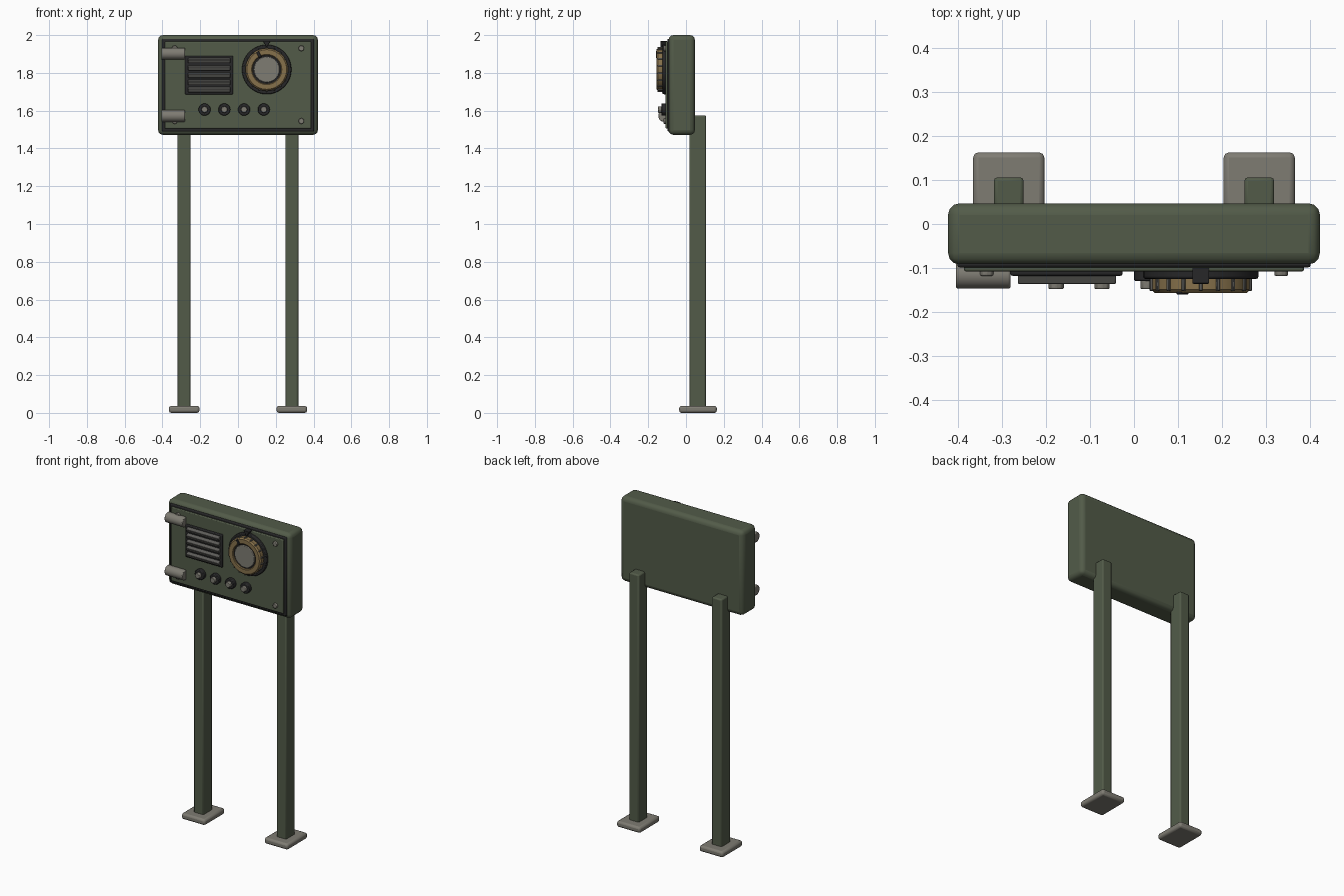
import bpy, bmesh, math
from mathutils import Matrix, Vector

if "Cube" in bpy.data.objects:
    bpy.data.objects.remove(bpy.data.objects["Cube"])


def material(name, rgb):
    m = bpy.data.materials.new(name)
    m.use_nodes = True
    m.diffuse_color = (*rgb, 1)
    m.node_tree.nodes["Principled BSDF"].inputs["Base Color"].default_value = (*rgb, 1)
    return m


green = material("olive green", (0.085, 0.105, 0.066))
grey = material("warm grey metal", (0.21, 0.2, 0.17))
slate = material("dark grey metal", (0.11, 0.108, 0.1))
black = material("black rubber", (0.02, 0.02, 0.021))
brass = material("brass", (0.24, 0.165, 0.07))


def finish(bm, name, mat, bevel=0, segments=2):
    bmesh.ops.recalc_face_normals(bm, faces=bm.faces)
    mesh = bpy.data.meshes.new(name)
    bm.to_mesh(mesh)
    bm.free()
    ob = bpy.data.objects.new(name, mesh)
    bpy.context.collection.objects.link(ob)
    mesh.materials.append(mat)
    if bevel:
        mod = ob.modifiers.new("bevel", "BEVEL")
        mod.width = bevel
        mod.segments = segments
        mod.limit_method = "ANGLE"
    bpy.ops.object.select_all(action="DESELECT")
    ob.select_set(True)
    bpy.context.view_layer.objects.active = ob
    bpy.ops.object.shade_smooth_by_angle(angle=math.radians(35))
    return ob


def box(name, mat, x, y, z, bevel=0, segments=2, turn=None):
    """Box from (low, high) ranges on each axis, turned about its centre."""
    bm = bmesh.new()
    bmesh.ops.create_cube(bm, size=1)
    size = [b - a for a, b in (x, y, z)]
    centre = Vector([(a + b) / 2 for a, b in (x, y, z)])
    turn = turn or Matrix.Identity(4)
    bm.transform(Matrix.Translation(centre) @ turn @ Matrix.Diagonal((*size, 1)))
    return finish(bm, name, mat, bevel, segments)


def disc(name, mat, x, z, back, front, r, sides=32, bevel=0, roll=0):
    """Cylinder facing the front."""
    bm = bmesh.new()
    bmesh.ops.create_cone(bm, cap_ends=True, segments=sides, radius1=r, radius2=r,
                          depth=back - front)
    bm.transform(Matrix.Translation((x, (back + front) / 2, z))
                 @ Matrix.Rotation(math.pi / 2, 4, "X") @ Matrix.Rotation(roll, 4, "Z"))
    return finish(bm, name, mat, bevel)


def lathe(name, mat, x, z, profile, sides=40):
    """Closed ring of (radius, y) points spun around the front-facing axis."""
    bm = bmesh.new()
    rings = []
    for i in range(sides):
        a = math.tau * i / sides
        rings.append([bm.verts.new((x + r * math.cos(a), y, z + r * math.sin(a)))
                      for r, y in profile])
    n = len(profile)
    for i in range(sides):
        p, q = rings[i], rings[(i + 1) % sides]
        for j in range(n):
            k = (j + 1) % n
            bm.faces.new((p[j], p[k], q[k], q[j]))
    return finish(bm, name, mat)


# Posts and feet
for side, s in (("left", 1), ("right", -1)):
    cx = 0.285 * s
    box(side + "_post", green, (cx - 0.034, cx + 0.034), (0.018, 0.106), (0.02, 1.575), 0.008)
    box(side + "_foot", grey, (cx - 0.081, cx + 0.081), (-0.036, 0.163), (0, 0.037), 0.012)

# Case, gasket and door
box("case", green, (-0.423, 0.423), (-0.092, 0.047), (1.472, 2), 0.026, 3)
box("door_gasket", black, (-0.402, 0.402), (-0.099, -0.08), (1.49, 1.98), 0.006)
box("door", green, (-0.387, 0.387), (-0.108, -0.09), (1.505, 1.966), 0.005)

# Hinge barrels
for name, z in (("upper_hinge", 1.902), ("lower_hinge", 1.572)):
    bm = bmesh.new()
    bmesh.ops.create_cone(bm, cap_ends=True, segments=20, radius1=0.031, radius2=0.031,
                          depth=0.124)
    bm.transform(Matrix.Translation((-0.343, -0.116, z)) @ Matrix.Rotation(math.pi / 2, 4, "Y"))
    finish(bm, name, grey, 0.004)

# Corner bolts
for x in (-0.335, 0.335):
    for z in (1.545, 1.93):
        disc("corner_bolt", grey, x, z, -0.1, -0.118, 0.016, 8, 0.003)

# Speaker panel with angled louvres
box("speaker_panel", black, (-0.281, -0.026), (-0.118, -0.1), (1.686, 1.89), 0.005)
tilt = Matrix.Rotation(0.45, 4, "X")
for i in range(5):
    z = 1.711 + 0.0385 * i
    box("speaker_louvre", slate, (-0.264, -0.041), (-0.134, -0.11), (z - 0.011, z + 0.011),
        0.003, 2, tilt)

# Row of small knobs
for i in range(4):
    x = -0.177 + 0.1045 * i
    disc("knob_collar", black, x, 1.606, -0.1, -0.13, 0.032, 20, 0.004)
    disc("knob_cap", grey, x, 1.606, -0.12, -0.148, 0.018, 8, 0.003)

# Large dial
dx, dz = 0.152, 1.818
disc("dial_base", black, dx, dz, -0.1, -0.125, 0.131, 40, 0.005)
lathe("dial_ring", brass, dx, dz, [(0.113, -0.12), (0.113, -0.149), (0.105, -0.157),
                                   (0.08, -0.157), (0.076, -0.153), (0.076, -0.12)])
disc("dial_recess", black, dx, dz, -0.12, -0.147, 0.077, 40)
disc("dial_face", grey, dx, dz, -0.12, -0.153, 0.068, 40, 0.003)
for i in range(18):
    a = math.tau * i / 18
    x, z = dx + 0.113 * math.sin(a), dz + 0.113 * math.cos(a)
    box("dial_grip", slate, (x - 0.004, x + 0.004), (-0.152, -0.122), (z - 0.005, z + 0.005),
        0.0015, 1, Matrix.Rotation(a, 4, "Y"))

# Dial pointer and fixed index mark
a = -0.48
px, pz = dx + 0.09 * math.sin(a), dz + 0.09 * math.cos(a)
box("dial_pointer", black, (px - 0.008, px + 0.008), (-0.16, -0.15), (pz - 0.017, pz + 0.017),
    0.002, 1, Matrix.Rotation(a, 4, "Y"))
disc("index_mark", black, dx, 1.957, -0.1, -0.136, 0.023, 3, 0.002, math.pi)
